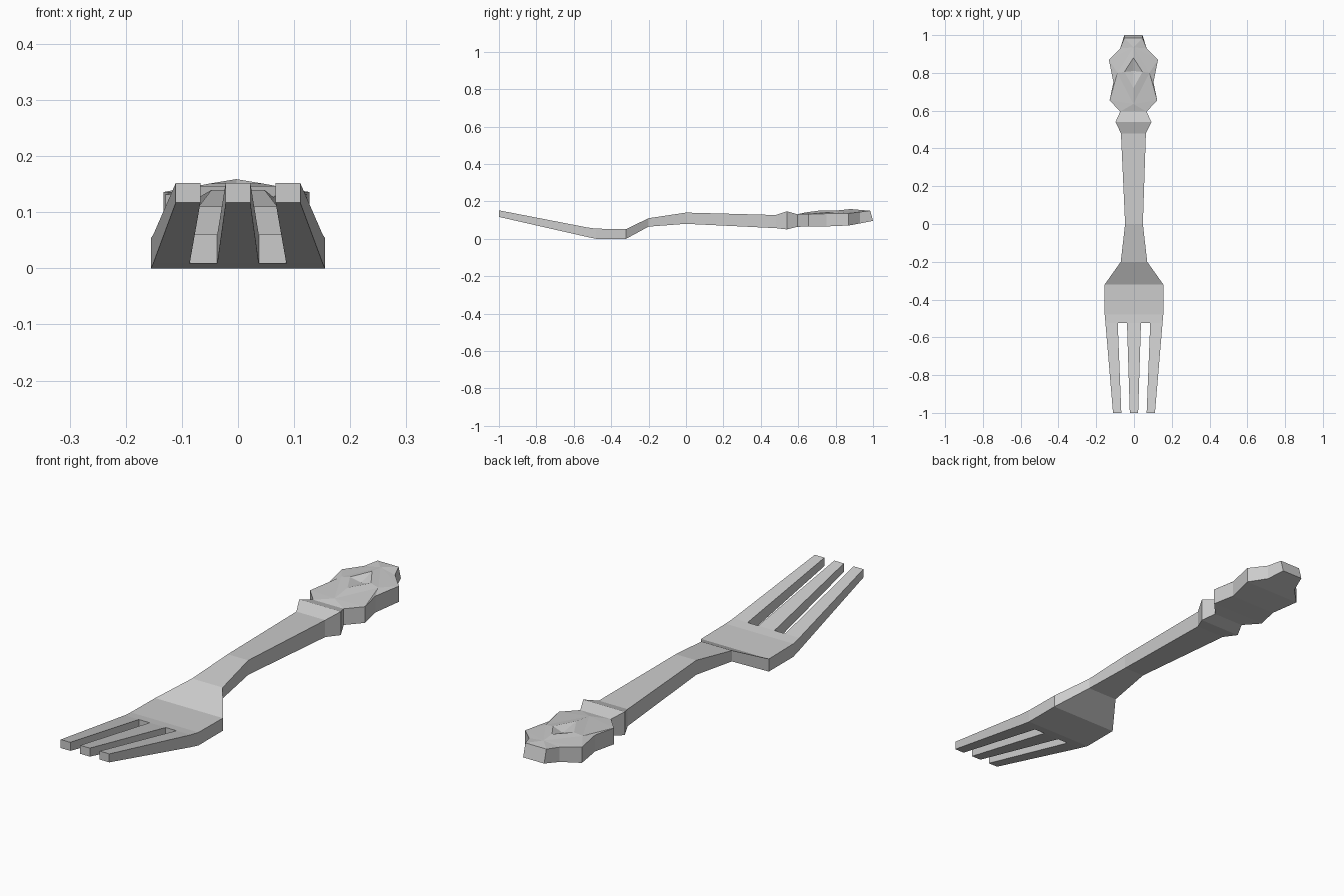
import bpy, bmesh
from mathutils import Vector

cube = bpy.data.objects.get("Cube")
if cube:
    bpy.data.objects.remove(cube, do_unlink=True)

metal = bpy.data.materials.new("grey metal")
metal.use_nodes = True
metal.diffuse_color = (0.6, 0.6, 0.6, 1)
metal.node_tree.nodes["Principled BSDF"].inputs["Base Color"].default_value = (0.6, 0.6, 0.6, 1)


def face(bm, *points):
    bm.faces.new([bm.verts.new(p) for p in points])


def loft(bm, sections, cap=False):
    """Right half of a bar; sections are (y, inner x, outer x, bottom z, top z)."""
    rings = [[(a, y, lo), (b, y, lo), (b, y, hi), (a, y, hi)] for y, a, b, lo, hi in sections]
    for r, s in zip(rings, rings[1:]):
        for i in range(4):
            j = (i + 1) % 4
            if i == 3 and r[0][0] == 0:
                continue  # open on the centre line
            face(bm, r[i], r[j], s[j], s[i])
    if cap:
        face(bm, *rings[-1])


def finish(name, bm):
    """Mirror the half, weld, and make a flat shaded object."""
    bmesh.ops.remove_doubles(bm, verts=bm.verts[:], dist=0.0005)
    bmesh.ops.mirror(bm, geom=bm.verts[:] + bm.edges[:] + bm.faces[:], axis='X', merge_dist=0.0005)
    for v in bm.verts:
        if v.co.y > 0.4:
            v.co.x -= 0.003  # slight lean of the grip
    bmesh.ops.recalc_face_normals(bm, faces=bm.faces[:])
    mesh = bpy.data.meshes.new(name)
    bm.to_mesh(mesh)
    bm.free()
    mesh.materials.append(metal)
    bpy.context.collection.objects.link(bpy.data.objects.new(name, mesh))


# Fork head: shoulder, plate and three tines
ROOT = (0.009, 0.06)
TIP = (0.117, 0.152)
bm = bmesh.new()
loft(bm, [(-0.2, 0, 0.07, 0.065, 0.11), (-0.32, 0, 0.155, 0, 0.052),
          (-0.48, 0, 0.155, 0, 0.054), (-0.525, 0, 0.151, *ROOT)])
loft(bm, [(-0.525, 0, 0.037, *ROOT), (-1, 0, 0.022, *TIP)], cap=True)
loft(bm, [(-0.525, 0.086, 0.151, *ROOT), (-1, 0.067, 0.111, *TIP)], cap=True)
face(bm, *[(x, -0.525, z) for x, z in
           ((0.037, ROOT[0]), (0.086, ROOT[0]), (0.086, ROOT[1]), (0.037, ROOT[1]))])
finish("fork_head", bm)

# Handle shaft with its flared collar
bm = bmesh.new()
loft(bm, [(-0.2, 0, 0.07, 0.065, 0.11), (0, 0, 0.047, 0.08, 0.14),
          (0.48, 0, 0.066, 0.057, 0.127), (0.54, 0, 0.095, 0.05, 0.147),
          (0.595, 0, 0.07, 0.064, 0.131)])
finish("handle", bm)

# Ornamental grip: scalloped rim, raised kite and sunken diamond
bm = bmesh.new()
rim = [Vector(p) for p in ((0, 0.595, 0.131), (0.07, 0.595, 0.131), (0.126, 0.655, 0.132),
                           (0.106, 0.75, 0.134), (0.13, 0.87, 0.136),
                           (0.07, 0.93, 0.143), (0.048, 0.985, 0.15), (0, 0.985, 0.15))]
base_z = (0.064, 0.064, 0.065, 0.066, 0.071, 0.082, 0.096, 0.096)
base = [Vector((p.x, p.y + (0.015 if p.y > 0.98 else 0), z)) for p, z in zip(rim, base_z)]
kite = [(0, 0.635, 0.14), (0.085, 0.8, 0.144), (0, 0.935, 0.154)]
diamond = [(0, 0.72, 0.152), (0.048, 0.805, 0.151), (0, 0.88, 0.159)]
pit = (0, 0.81, 0.138)
corner = (0, 0, 1, 1, 2, 2, 2)  # kite corner nearest each rim edge
for i, k in enumerate(corner):
    face(bm, rim[i], rim[i + 1], kite[k])
    face(bm, base[i], base[i + 1], (0, base[i + 1].y, base[i + 1].z), (0, base[i].y, base[i].z)) \
        if 0 < i < 6 else None
    if i:
        face(bm, rim[i], rim[i + 1], base[i + 1], base[i])
for k, r in ((0, 2), (1, 4)):
    face(bm, rim[r], kite[k + 1], kite[k])
    face(bm, kite[k], kite[k + 1], diamond[k + 1], diamond[k])
    face(bm, diamond[k], diamond[k + 1], pit)
finish("grip_ornament", bm)
